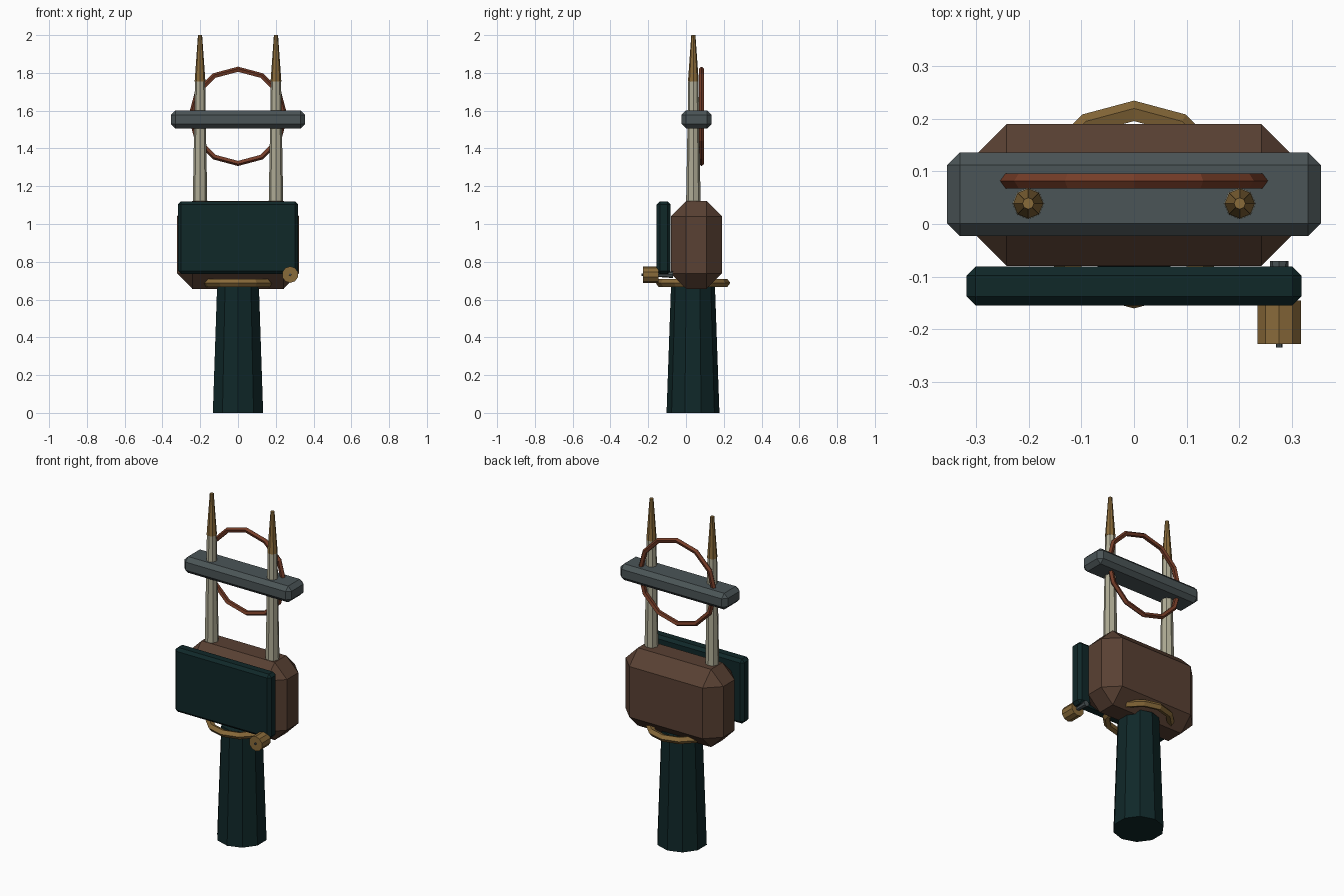
import bpy, bmesh, math
from mathutils import Matrix, Vector

if "Cube" in bpy.data.objects:
    bpy.data.objects.remove(bpy.data.objects["Cube"])


def material(name, rgb):
    m = bpy.data.materials.new(name)
    m.diffuse_color = (*rgb, 1)
    m.use_nodes = True
    m.node_tree.nodes["Principled BSDF"].inputs["Base Color"].default_value = m.diffuse_color
    return m


TEAL = material("dark teal", (0.005, 0.021, 0.022))
BROWN = material("brown", (0.100, 0.052, 0.033))
BRASS = material("brass", (0.250, 0.145, 0.042))
BONE = material("bone", (0.43, 0.41, 0.30))
COPPER = material("copper", (0.180, 0.046, 0.021))
STEEL = material("gunmetal", (0.070, 0.090, 0.095))
CY = 0.037  # y of the handle and prong axis


def finish(bm, name, mat):
    bmesh.ops.recalc_face_normals(bm, faces=bm.faces[:])
    me = bpy.data.meshes.new(name)
    bm.to_mesh(me)
    bm.free()
    me.materials.append(mat)
    ob = bpy.data.objects.new(name, me)
    bpy.context.collection.objects.link(ob)
    return ob


def box(name, mat, lo, hi, chamfer):
    """Box between two corners with flat chamfered edges."""
    lo, hi = Vector(lo), Vector(hi)
    bm = bmesh.new()
    bmesh.ops.create_cube(bm, size=1, matrix=Matrix.Translation((lo + hi) / 2)
                          @ Matrix.Diagonal((*(hi - lo), 1)))
    bmesh.ops.bevel(bm, geom=bm.edges[:], offset=chamfer, segments=1,
                    profile=0.5, affect='EDGES')
    return finish(bm, name, mat)


def cone(name, mat, start, end, r1, r2, sides):
    """Tapered cylinder from start to end."""
    start, end = Vector(start), Vector(end)
    axis = end - start
    # along z, or turned to run along -y
    rot = Matrix.Rotation(math.pi / 2, 4, 'X') if abs(axis.y) > 0 else Matrix()
    bm = bmesh.new()
    bmesh.ops.create_cone(bm, cap_ends=True, segments=sides, radius1=r1, radius2=r2,
                          depth=axis.length,
                          matrix=Matrix.Translation((start + end) / 2) @ rot)
    return finish(bm, name, mat)


def ring(name, mat, centre, major, minor, upright, n=12, m=5):
    """Low-poly torus, lying flat or standing upright facing the front."""
    bm = bmesh.new()
    rows = []
    for i in range(n):
        a = 2 * math.pi * i / n
        row = []
        for j in range(m):
            b = 2 * math.pi * j / m
            r = major + minor * math.cos(b)
            p = Vector((r * math.cos(a), r * math.sin(a), minor * math.sin(b)))
            if upright:
                p = Vector((p.x, -p.z, p.y))
            row.append(bm.verts.new(p + Vector(centre)))
        rows.append(row)
    for i in range(n):
        for j in range(m):
            k, l = (i + 1) % n, (j + 1) % m
            bm.faces.new((rows[i][j], rows[k][j], rows[k][l], rows[i][l]))
    return finish(bm, name, mat)


# Handle and guard ring
cone("handle", TEAL, (0, CY, 0), (0, CY, 0.68), 0.14, 0.116, 10)
ring("guard_ring", BRASS, (0, CY, 0.688), 0.176, 0.0215, False)

# Body block and front panel
box("body", BROWN, (-0.323, -0.08, 0.657), (0.323, 0.19, 1.122), 0.081)
box("front_panel", TEAL, (-0.318, -0.155, 0.735), (0.318, -0.081, 1.12), 0.017)

# Side knob on a tapered shaft
cone("knob", BRASS, (0.276, -0.145, 0.732), (0.276, -0.228, 0.732), 0.0436, 0.0436, 10)
cone("knob_shaft", STEEL, (0.276, -0.07, 0.732), (0.276, -0.235, 0.732), 0.018, 0.006, 8)

# Two prongs with pointed tips
for side, x in (("left", -0.201), ("right", 0.201)):
    cone(side + "_prong", BONE, (x, CY + 0.002, 1.08), (x, CY + 0.002, 1.757), 0.039, 0.027, 8)
    cone(side + "_tip", BRASS, (x, CY + 0.002, 1.755), (x, CY + 0.002, 2.0), 0.0285, 0.011, 8)

# Crossbar and coil ring
box("crossbar", STEEL, (-0.355, -0.023, 1.505), (0.355, 0.136, 1.602), 0.024)
ring("coil_ring", COPPER, (0, 0.082, 1.57), 0.248, 0.015, True)
